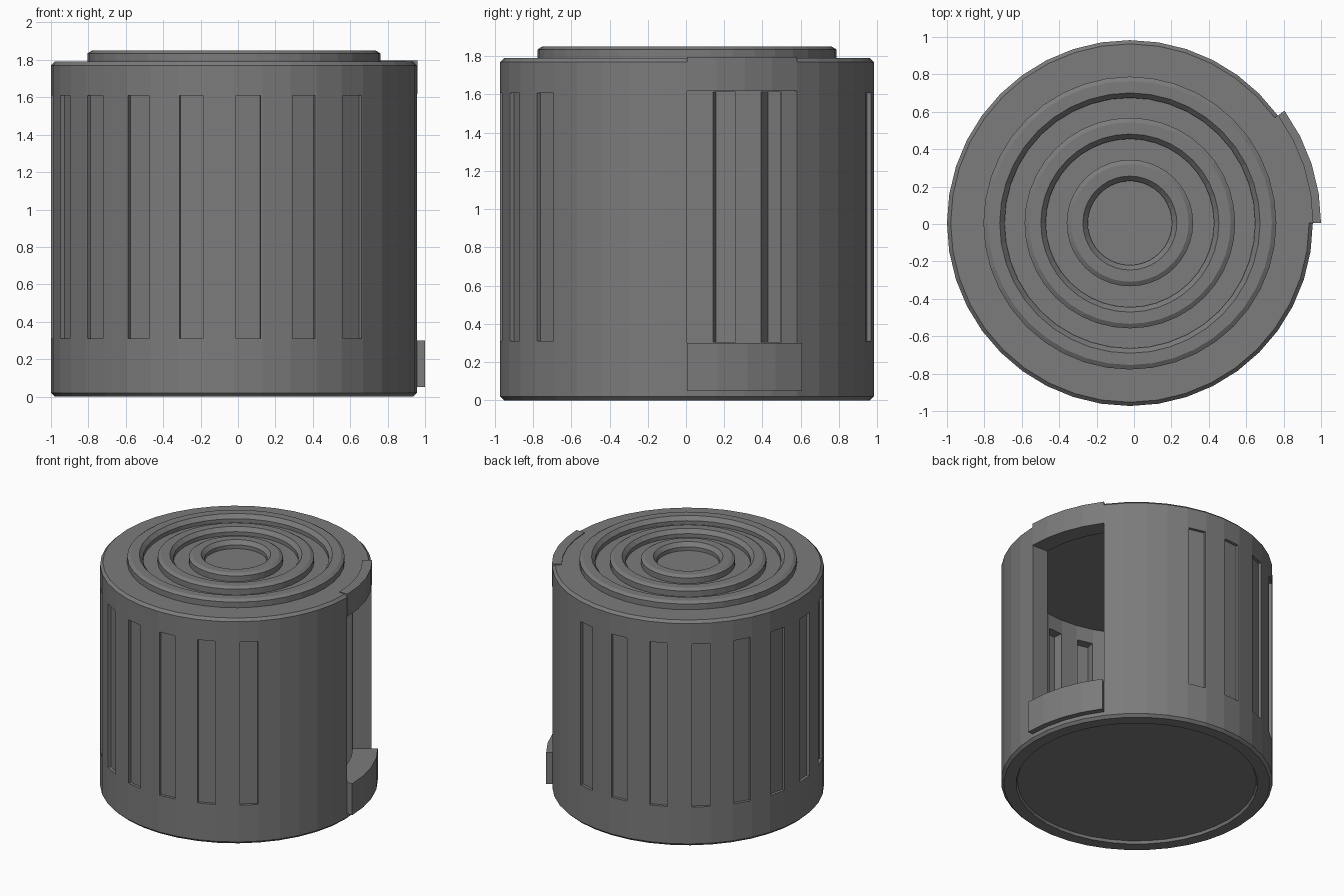
import bpy, bmesh, math

if "Cube" in bpy.data.objects:
    bpy.data.objects.remove(bpy.data.objects["Cube"])

SEG = 40                      # facets round the drum
STEP = 2 * math.pi / SEG
CENTRE = (-0.022, 0.005, 0)
R = 0.978                     # drum radius
OPEN = range(0, 4)            # facets left out for the side opening

# Dark grey body colour
dark = bpy.data.materials.new("dark_grey")
dark.diffuse_color = (0.2, 0.2, 0.2, 1)
dark.use_nodes = True
dark.node_tree.nodes["Principled BSDF"].inputs["Base Color"].default_value = dark.diffuse_color


def point(r, z, i):
    return (r * math.cos(i * STEP), r * math.sin(i * STEP), z)


def lathe(bm, profile, closed=False):
    """Spin an (r, z) profile; returns the vertex rows and faces by (row, facet)."""
    rows = [[bm.verts.new(point(r, z, i)) for i in range(SEG)] for r, z in profile]
    faces = {}
    n = len(rows)
    for k in range(n if closed else n - 1):
        a, b = rows[k], rows[(k + 1) % n]
        for i in range(SEG):
            j = (i + 1) % SEG
            faces[k, i] = bm.faces.new((a[i], a[j], b[j], b[i]))
    return rows, faces


def finish(bm, name):
    bmesh.ops.remove_doubles(bm, verts=bm.verts, dist=1e-5)
    bmesh.ops.recalc_face_normals(bm, faces=bm.faces)
    mesh = bpy.data.meshes.new(name)
    bm.to_mesh(mesh)
    bm.free()
    mesh.materials.append(dark)
    obj = bpy.data.objects.new(name, mesh)
    obj.location = CENTRE
    bpy.context.collection.objects.link(obj)
    return obj


def sink(bm, faces, border, depth):
    """Inset each face by a border and push it into the wall."""
    bmesh.ops.inset_individual(bm, faces=faces, thickness=border, depth=0)
    out = bmesh.ops.extrude_discrete_faces(bm, faces=faces)["faces"]
    for f in out:
        f.normal_update()
        shift = f.normal * -depth
        bmesh.ops.translate(bm, verts=f.verts[:], vec=shift)


def arc_block(name, r0, r1, z0, z1):
    """Curved block spanning the opening."""
    bm = bmesh.new()
    loops = [[bm.verts.new(point(r, z, i)) for r, z in
              ((r0, z0), (r1, z0), (r1, z1), (r0, z1))]
             for i in range(OPEN.start, OPEN.stop + 1)]
    for a, b in zip(loops, loops[1:]):
        for k in range(4):
            m = (k + 1) % 4
            bm.faces.new((a[k], a[m], b[m], b[k]))
    bm.faces.new(loops[0])
    bm.faces.new(loops[-1])
    return finish(bm, name)


# Hollow drum: outer skin and inner cavity
bm = bmesh.new()
outer, of = lathe(bm, [(0, 0.02), (0.86, 0.02), (0.87, 0), (R - 0.02, 0), (R, 0.02),
                       (R, 0.30), (R, 1.62), (R, 1.77), (R - 0.02, 1.79), (0, 1.79)])
inner, nf = lathe(bm, [(0, 0.05), (0.84, 0.05), (0.84, 0.30), (0.84, 1.62),
                       (0.84, 1.73), (0, 1.73)])
OUT, INN = 5, 2               # rows of the tall wall facets

# Side opening: remove facets and close the wall thickness
bmesh.ops.delete(bm, geom=[of.pop((OUT, i)) for i in OPEN] + [nf.pop((INN, i)) for i in OPEN],
                 context='FACES_ONLY')
for i in OPEN:
    for d in (0, 1):
        bm.faces.new((outer[OUT + d][i], outer[OUT + d][i + 1],
                      inner[INN + d][i + 1], inner[INN + d][i]))
for i in (OPEN.start, OPEN.stop):
    bm.faces.new((outer[OUT][i], outer[OUT + 1][i], inner[INN + 1][i], inner[INN][i]))
bmesh.ops.remove_doubles(bm, verts=bm.verts, dist=1e-5)
bmesh.ops.recalc_face_normals(bm, faces=bm.faces)

# Grip slots on every other facet, shallow outside and deeper inside
slots = range(8, 35, 2)
sink(bm, [of[OUT, i] for i in slots], 0.016, 0.022)
sink(bm, [nf[INN, i] for i in slots], 0.008, 0.07)
finish(bm, "drum_body")

# Lip under the opening and header over it
arc_block("opening_lip", R - 0.001, 1.022, 0.05, 0.30)
arc_block("opening_header", 0.91, R + 0.003, 1.618, 1.796)

# Three concentric raised rings on the top
bm = bmesh.new()
for r in (0.783, 0.563, 0.338):
    lathe(bm, [(r, 1.785), (r, 1.835), (r - 0.024, 1.85), (r - 0.087, 1.85),
               (r - 0.113, 1.82), (r - 0.113, 1.785)], closed=True)
finish(bm, "top_rings")
